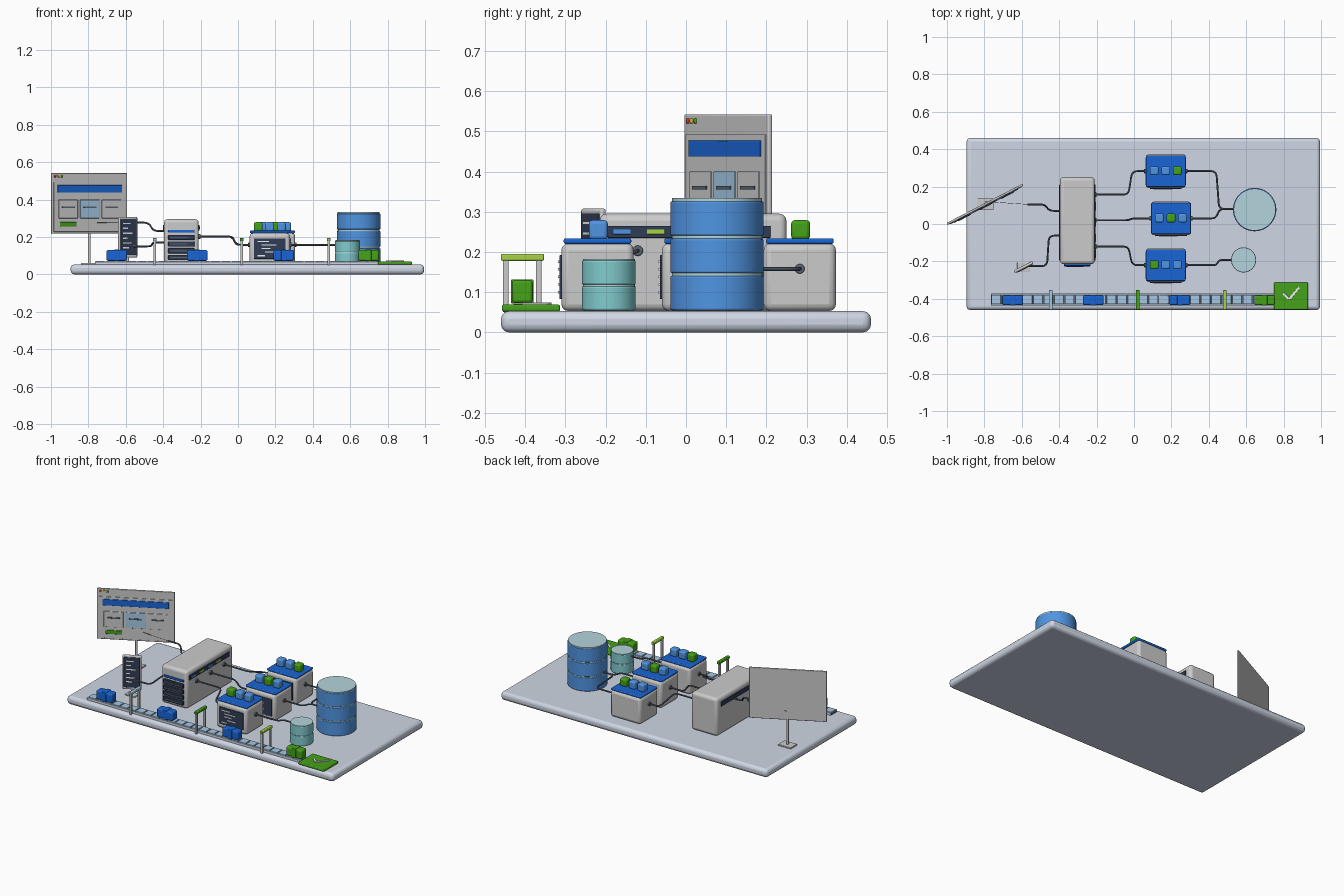
import bpy
from math import radians, cos, sin
from mathutils import Vector, Matrix

if "Cube" in bpy.data.objects:
    bpy.data.objects.remove(bpy.data.objects["Cube"])


def mat(name, r, g, b):
    m = bpy.data.materials.new(name)
    m.diffuse_color = (r, g, b, 1)
    m.use_nodes = True
    m.node_tree.nodes["Principled BSDF"].inputs["Base Color"].default_value = m.diffuse_color
    return m


BLUE = mat("blue", 0.01, 0.13, 0.66)
SKY = mat("sky", 0.08, 0.30, 0.76)
PALE = mat("pale_blue", 0.38, 0.58, 0.78)
ICE = mat("ice", 0.45, 0.66, 0.72)
TEAL = mat("teal", 0.22, 0.60, 0.62)
GREEN = mat("green", 0.06, 0.36, 0.01)
LIME = mat("lime", 0.38, 0.65, 0.06)
DARK = mat("navy", 0.03, 0.045, 0.09)
SLATE = mat("slate", 0.10, 0.13, 0.17)
BASE = mat("base_grey", 0.62, 0.68, 0.78)
WHITE = mat("white", 0.85, 0.87, 0.9)
RED = mat("red", 0.6, 0.05, 0.03)
AMBER = mat("amber", 0.75, 0.45, 0.03)


def finish(ob, m, bevel, segs=3):
    if m:
        ob.data.materials.append(m)
    if bevel:
        b = ob.modifiers.new("bevel", 'BEVEL')
        b.width, b.segments = bevel, segs
    bpy.ops.object.shade_smooth_by_angle(angle=radians(35))
    return ob


def box(name, x, y, z, m=None, bevel=0.0, frame=None, tilt=0.0):
    """Box from (lo, hi) ranges, optionally placed in a local frame, tilted in its XZ plane."""
    bpy.ops.mesh.primitive_cube_add(size=1)
    ob = bpy.context.object
    ob.name = name
    ob.data.transform(Matrix.Diagonal((x[1] - x[0], y[1] - y[0], z[1] - z[0], 1)))
    c = Matrix.Translation((sum(x) / 2, sum(y) / 2, sum(z) / 2))
    ob.matrix_world = (frame or Matrix()) @ c @ Matrix.Rotation(tilt, 4, 'Z')
    return finish(ob, m, bevel)


def mid(c, s):
    return (c - s / 2, c + s / 2)


def cyl(name, c, r, z, m=None, bevel=0.0, n=48, axis='Z'):
    bpy.ops.mesh.primitive_cylinder_add(vertices=n, radius=r, depth=z[1] - z[0])
    ob = bpy.context.object
    ob.name = name
    if axis == 'X':
        ob.data.transform(Matrix.Rotation(radians(90), 4, 'Y'))
        ob.location = ((z[0] + z[1]) / 2, c[0], c[1])
    else:
        ob.location = (c[0], c[1], (z[0] + z[1]) / 2)
    return finish(ob, m, bevel)


def cable(name, pts, r=0.005):
    """Tube through points with rounded corners."""
    p = [Vector(q) for q in pts]
    out = [p[0]]
    for a, b, c in zip(p, p[1:], p[2:]):
        d = min(0.03, (a - b).length / 2, (c - b).length / 2)
        s, e = b + (a - b).normalized() * d, b + (c - b).normalized() * d
        out += [s * (1 - t) ** 2 + b * 2 * t * (1 - t) + e * t * t for t in (0, .25, .5, .75, 1)]
    out.append(p[-1])
    cu = bpy.data.curves.new(name, 'CURVE')
    cu.dimensions, cu.bevel_depth, cu.bevel_resolution = '3D', r, 2
    cu.use_fill_caps = True
    sp = cu.splines.new('POLY')
    sp.points.add(len(out) - 1)
    for q, v in zip(sp.points, out):
        q.co = (*v, 1)
    ob = bpy.data.objects.new(name, cu)
    bpy.context.collection.objects.link(ob)
    bpy.ops.object.select_all(action='DESELECT')
    ob.select_set(True)
    bpy.context.view_layer.objects.active = ob
    bpy.ops.object.convert(target='MESH')
    finish(bpy.context.object, SLATE, 0)


# base slab
box("base", (-0.895, 0.995), (-0.46, 0.46), (0, 0.053), BASE, 0.02)

# display panel: local frame, x along the panel, -y out of its face
F = Matrix.Translation((-0.797, 0.105, 0)) @ Matrix.Rotation(radians(27.4), 4, 'Z')
box("display_panel", mid(0, 0.456), mid(0, 0.012), (0.218, 0.542), None, 0.004, F)
box("display_page", mid(0, 0.43), (-0.009, 0), (0.228, 0.492), None, 0.001, F)
box("display_banner", mid(0, 0.388), (-0.012, 0), (0.437, 0.477), BLUE, 0.002, F)
for i in range(3):
    u = (i - 1) * 0.13
    box("display_card", mid(u, 0.115), (-0.012, 0), (0.30, 0.40), PALE if i == 1 else None, 0.002, F)
    box("card_line", mid(u, 0.075), (-0.015, 0), (0.355, 0.364), SLATE, 0.001, F)
    box("display_dot", mid(-0.206 + i * 0.02, 0.013), (-0.010, 0), (0.519, 0.532),
        (RED, AMBER, GREEN)[i], 0.004, F)
box("display_button", mid(-0.13, 0.1), (-0.012, 0), (0.255, 0.28), GREEN, 0.003, F)
cyl("display_pole", (-0.795, 0.107), 0.007, (0.053, 0.225), None, 0, 20)
box("display_foot", mid(-0.795, 0.09), mid(0.107, 0.066), (0.052, 0.062), None, 0.003)

# small handheld terminal on a post
F = Matrix.Translation((-0.59, -0.23, 0)) @ Matrix.Rotation(radians(27), 4, 'Z')
box("terminal_body", mid(0, 0.112), mid(0, 0.016), (0.09, 0.308), None, 0.006, F)
box("terminal_screen", mid(0, 0.095), (-0.011, 0), (0.104, 0.296), DARK, 0.002, F)
for i in range(6):
    w = (0.045, 0.03, 0.055, 0.025, 0.05, 0.035)[i]
    box("terminal_line", (-0.034, -0.034 + w), (-0.013, 0), mid(0.272 - i * 0.026, 0.007), WHITE, 0, F)
cyl("terminal_post", (-0.59, -0.23), 0.007, (0.053, 0.1), None, 0, 16)
box("terminal_foot", mid(-0.59, 0.07), mid(-0.23, 0.05), (0.052, 0.06), None, 0.003)

# server cabinet
box("server_body", (-0.395, -0.21), (-0.215, 0.25), (0.053, 0.295), None, 0.018)
box("server_front_stripe", mid(-0.303, 0.14), (-0.222, -0.2), (0.224, 0.237), BLUE, 0.002)
for i in range(4):
    z = 0.198 - i * 0.036
    box("server_slot", mid(-0.303, 0.14), (-0.226, -0.2), mid(z, 0.028), DARK, 0.003)
    box("server_slot_line", mid(-0.315, 0.09), (-0.229, -0.2), mid(z, 0.005), SLATE)
for sx, face in ((1, -0.21), (-1, -0.395)):
    xr = lambda d: tuple(sorted((face - sx * 0.01, face + sx * d)))
    box("server_side_strip", xr(0.005), (-0.195, 0.21), (0.235, 0.265), DARK, 0.002)
    for i in range(4 if sx > 0 else 0):
        box("server_light", xr(0.008), mid(-0.16 + i * 0.085, 0.045), (0.244, 0.256),
            (SKY, LIME, SKY, LIME)[i], 0.001)

# worker units: body, lid, code screen and three blocks
units = [(0.17, 0.283, 2), (0.198, 0.03, 1), (0.17, -0.22, 0)]
for cx, cy, green in units:
    box("unit_body", mid(cx, 0.215), mid(cy, 0.18), (0.053, 0.222), None, 0.018)
    box("unit_lid", mid(cx, 0.212), mid(cy, 0.168), (0.22, 0.234), BLUE, 0.005)
    f = cy - 0.09
    box("unit_screen", mid(cx, 0.17), (f - 0.005, f + 0.01), (0.083, 0.192), DARK, 0.002)
    for i in range(5):
        ind, w = ((0, .06), (.02, .08), (.02, .05), (.04, .06), (0, .04))[i]
        x0 = cx - 0.065 + ind
        box("unit_code_line", (x0, x0 + w), (f - 0.008, f), mid(0.176 - i * 0.019, 0.006), WHITE)
    for i in range(3):
        box("unit_block", mid(cx + (i - 1) * 0.062, 0.047), mid(cy + 0.002, 0.047), (0.231, 0.279),
            GREEN if i == green else SKY, 0.009)


# storage drums
def drum(name, c, r, h, gap, n, m):
    for i in range(n):
        z = 0.055 + i * (h + gap)
        cyl(name + "_segment", c, r, (z, z + h), m, 0.004, 64)
        cyl(name + "_disc", c, r * 0.965, (z + h - 0.005, z + h + gap), ICE, 0, 64)


drum("large_drum", (0.645, 0.077), 0.116, 0.085, 0.008, 3, SKY)
drum("small_drum", (0.586, -0.192), 0.067, 0.060, 0.004, 2, TEAL)

# conveyor with rollers and side rails
box("conveyor_bed", (-0.765, 0.75), (-0.432, -0.376), (0.05, 0.062), SLATE, 0.002)
for i in range(27):
    box("conveyor_plate", mid(-0.737 + i * 0.056, 0.05), mid(-0.404, 0.05), (0.06, 0.071), PALE, 0.002)
for y in (-0.433, -0.375):
    box("conveyor_rail", (-0.765, 0.75), mid(y, 0.006), (0.05, 0.068), BASE, 0.001)

# parcels with straps
for x, m in ((-0.648, BLUE), (-0.218, BLUE), (0.245, BLUE), (0.698, GREEN)):
    box("parcel", mid(x, 0.11), mid(-0.407, 0.052), (0.073, 0.13), m, 0.008)
    box("parcel_strap", mid(x, 0.03), mid(-0.407, 0.056), (0.072, 0.132), m, 0.003)

# checkpoint gates
for x, m in ((-0.445, PALE), (0.02, GREEN), (0.485, LIME)):
    for y in (-0.448, -0.366):
        box("gate_post", mid(x, 0.014), mid(y, 0.014), (0.05, 0.182), None, 0.003)
    box("gate_beam", mid(x, 0.02), (-0.46, -0.353), (0.178, 0.195), m, 0.004)

# delivery pad with tick
box("delivery_pad", (0.748, 0.93), (-0.458, -0.313), (0.052, 0.069), GREEN, 0.005)
for c, l, a in (((0.812, -0.385), 0.045, -45), ((0.856, -0.371), 0.085, 50)):
    box("tick_stroke", mid(c[0], l), mid(c[1], 0.013), (0.065, 0.074), WHITE, 0.001, None, radians(a))

# cables
cable("display_cable", [(-0.57, 0.105, 0.277), (-0.475, 0.105, 0.277), (-0.455, 0.07, 0.232), (-0.38, 0.07, 0.232)])
cable("display_link", [(-0.797, 0.12, 0.277), (-0.57, 0.105, 0.277)], 0.001)
cable("terminal_cable", [(-0.585, -0.225, 0.15), (-0.465, -0.225, 0.15), (-0.455, -0.062, 0.17), (-0.38, -0.062, 0.17)])
for (cx, cy, g), y0, end in zip(units, (0.157, 0.02, -0.12), ((0.54, 0.08), (0.54, 0.08), (0.53, -0.192))):
    cable("feed_cable", [(-0.22, y0, 0.203), (-0.03, y0, 0.203), (-0.01, cy, 0.158), (cx - 0.1, cy, 0.158)])
    cable("store_cable", [(cx + 0.1, cy, 0.158), (0.44, cy, 0.158), (0.455, end[1], 0.158), (*end, 0.158)])
    cyl("server_port", (y0, 0.203), 0.013, (-0.215, -0.2), SLATE, 0.003, 20, 'X')
    for s in (-1, 1):
        cyl("unit_port", (cy, 0.158), 0.012, mid(cx + s * 0.108, 0.016), SLATE, 0.003, 20, 'X')
